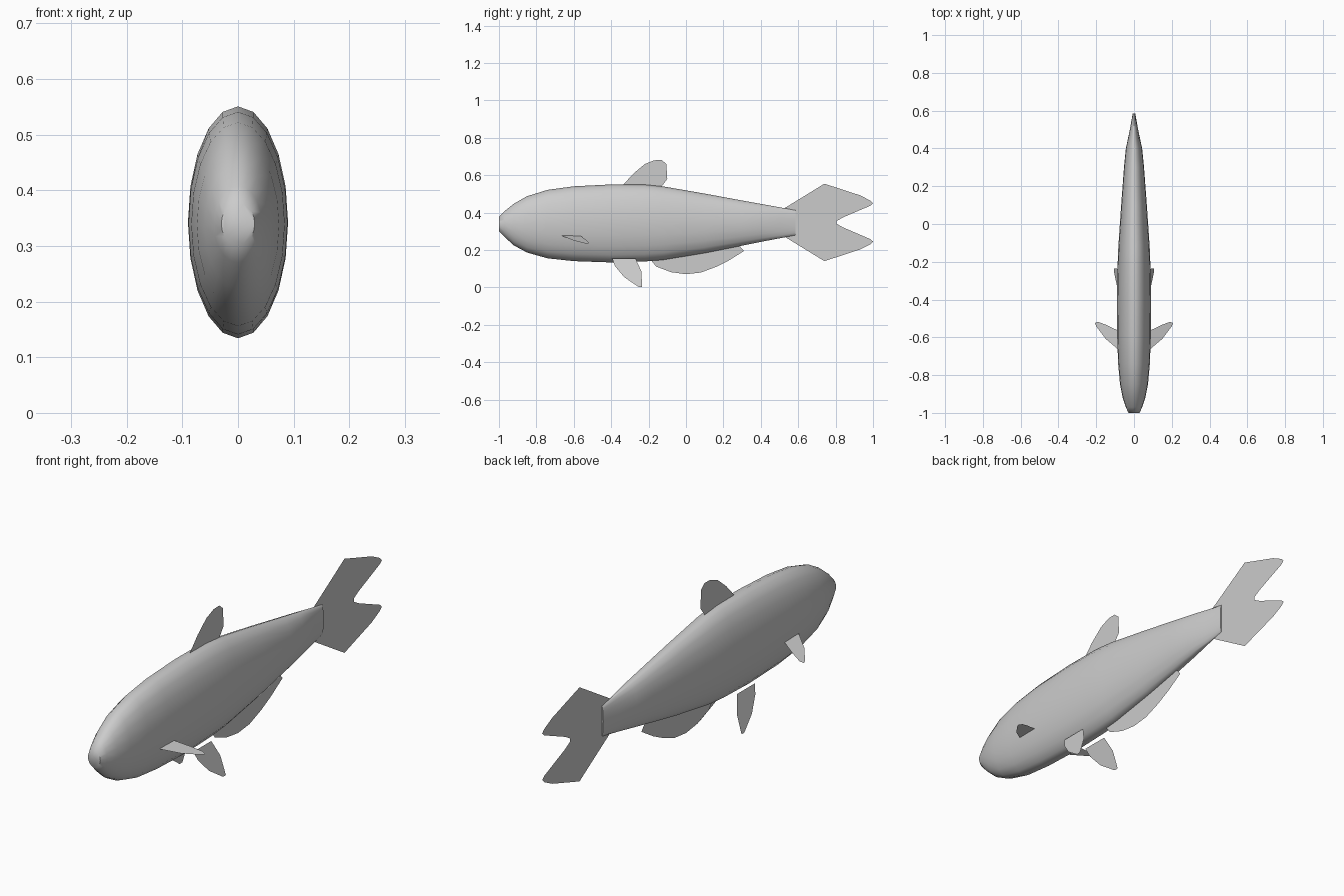
import bpy, bmesh, math

cube = bpy.data.objects.get("Cube")
if cube:
    bpy.data.objects.remove(cube, do_unlink=True)

grey = bpy.data.materials.new("plain_grey")
grey.use_nodes = True
COLOR = (0.6, 0.6, 0.6, 1)
grey.diffuse_color = COLOR
grey.node_tree.nodes["Principled BSDF"].inputs["Base Color"].default_value = COLOR


def add_object(name, bm):
    mesh = bpy.data.meshes.new(name)
    bm.to_mesh(mesh)
    bm.free()
    mesh.materials.append(grey)
    obj = bpy.data.objects.new(name, mesh)
    bpy.context.collection.objects.link(obj)
    return obj


def add_fin(name, points):
    bm = bmesh.new()
    bm.faces.new([bm.verts.new(p) for p in points])
    return add_object(name, bm)


# Body: elliptical rings lofted from snout to tail root (y, top, bottom, half width)
SIDES = 20
rings = [
    (-1.0, .378, .302, .03), (-.97, .408, .27, .043), (-.92, .448, .225, .06),
    (-.85, .488, .187, .074), (-.74, .522, .156, .084), (-.6, .541, .141, .089),
    (-.4, .551, .134, .09), (-.22, .55, .139, .087), (-.12, .54, .148, .083),
    (.1, .502, .184, .068), (.3, .465, .224, .053), (.4, .447, .244, .043),
    (.5, .429, .263, .022), (.585, .413, .28, .007),
]
bm = bmesh.new()
loops = []
for y, top, bottom, width in rings:
    mid, half = (top + bottom) / 2, (top - bottom) / 2
    angles = [math.tau * i / SIDES for i in range(SIDES)]
    loops.append([bm.verts.new((width * math.sin(a), y, mid + half * math.cos(a)))
                  for a in angles])
for a, b in zip(loops, loops[1:]):
    for i in range(SIDES):
        j = (i + 1) % SIDES
        bm.faces.new((a[i], a[j], b[j], b[i]))
bm.faces.new(loops[0])
bm.faces.new(loops[-1])
bmesh.ops.recalc_face_normals(bm, faces=bm.faces)
body = add_object("body", bm)
bpy.ops.object.select_all(action="DESELECT")
body.select_set(True)
bpy.context.view_layer.objects.active = body
bpy.ops.object.shade_smooth_by_angle(angle=math.radians(60))

# Centre fins: flat outlines in the (y, z) plane
dorsal = [(-.34, .545), (-.28, .61), (-.22, .66), (-.17, .68), (-.13, .682),
          (-.105, .66), (-.1, .58), (-.13, .54)]
anal = [(-.19, .15), (-.16, .112), (-.08, .082), (0, .071), (.08, .08),
        (.16, .11), (.23, .145), (.31, .195), (.28, .23)]
lobe = [(.52, .42), (.74, .555), (.93, .493), (.985, .465), (1, .45),
        (.985, .437), (.84, .375), (.805, .355)]
tail = lobe + [(y, .696 - z) for y, z in reversed(lobe)]
for name, outline in (("dorsal_fin", dorsal), ("anal_fin", anal), ("tail_fin", tail)):
    add_fin(name, [(0, y, z) for y, z in outline])

# Paired fins: pelvic slopes outward going down, pectoral slopes down going outward
pelvic = [(-.395, .155), (-.27, .155), (-.238, .085), (-.235, .004), (-.255, .004),
          (-.33, .055), (-.38, .115)]
pectoral = [(.083, -.665), (.083, -.565), (.145, -.535), (.19, -.518),
            (.207, -.524), (.2, -.542), (.15, -.608)]
for side, s in (("left", 1), ("right", -1)):
    add_fin(side + "_pelvic_fin",
            [(s * (.107 - .31 * z), y, z) for y, z in pelvic])
    add_fin(side + "_pectoral_fin",
            [(s * x, y, .277 - .35 * (x - .083)) for x, y in pectoral])
